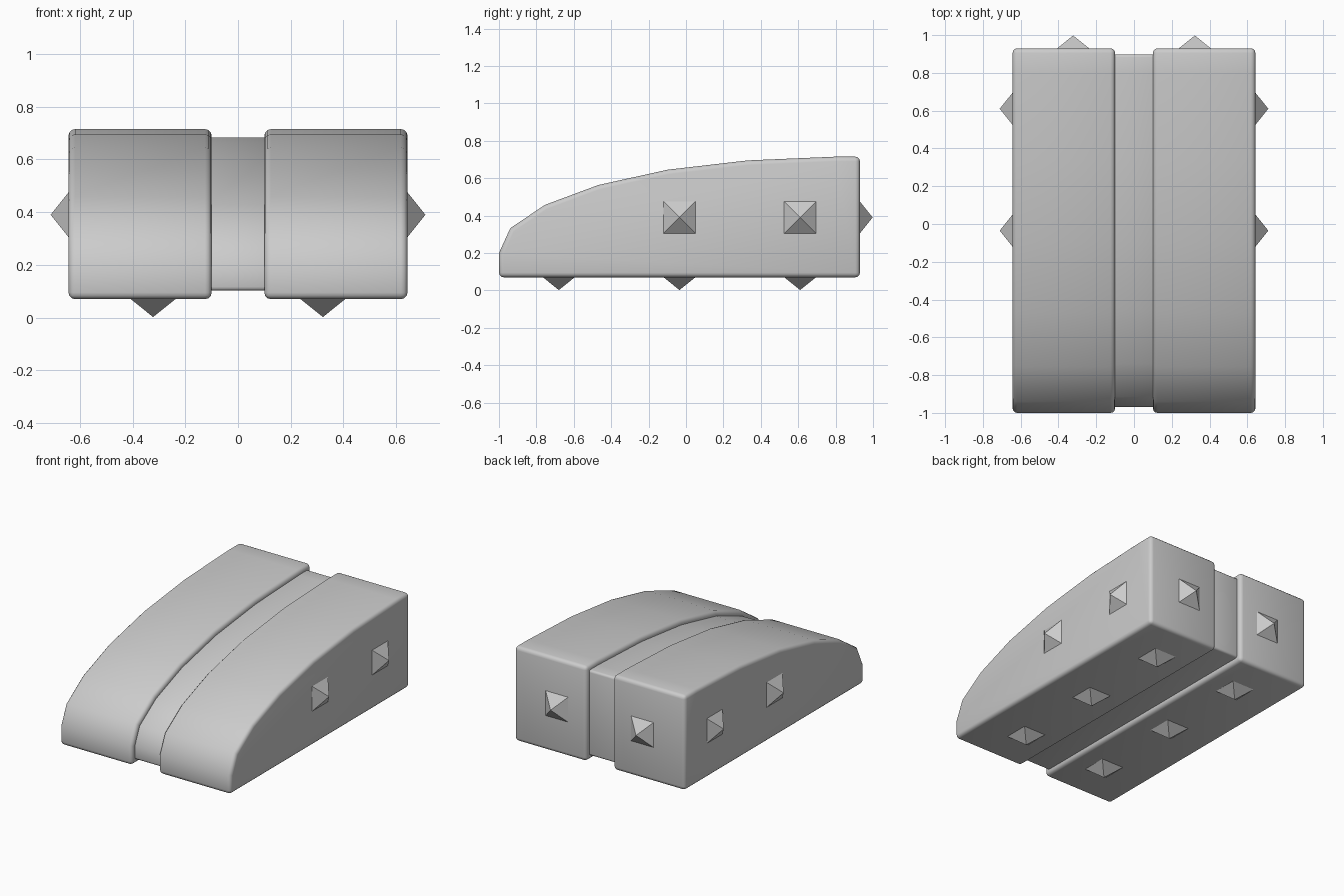
import bpy, bmesh, math
from mathutils import Vector

if "Cube" in bpy.data.objects:
    bpy.data.objects.remove(bpy.data.objects["Cube"])

# Side outline (y, z), counter-clockwise from the front bottom corner
OUTLINE = [(-1, 0.07), (0.93, 0.07), (0.93, 0.715), (0.8, 0.715), (0.33, 0.695),
           (-0.1, 0.645), (-0.47, 0.563), (-0.755, 0.457), (-0.94, 0.332), (-1, 0.2)]


def inset(points, d):
    """Move every side of a counter-clockwise outline inward by d."""
    result = []
    for i, p in enumerate(points):
        p = Vector(p)
        a = (p - Vector(points[i - 1])).normalized()
        b = (Vector(points[(i + 1) % len(points)]) - p).normalized()
        na, nb = Vector((-a.y, a.x)), Vector((-b.y, b.x))
        result.append(p + (na + nb) * d / (1 + na.dot(nb)))
    return result


def add_object(name, bm):
    bmesh.ops.recalc_face_normals(bm, faces=bm.faces)
    mesh = bpy.data.meshes.new(name)
    bm.to_mesh(mesh)
    bm.free()
    obj = bpy.data.objects.new(name, mesh)
    bpy.context.collection.objects.link(obj)
    return obj


def slab(name, points, x0, x1, radius):
    """Extrude an outline along x and round its sharp edges."""
    bm = bmesh.new()
    face = bm.faces.new([bm.verts.new((x0, y, z)) for y, z in points])
    ext = bmesh.ops.extrude_face_region(bm, geom=[face])
    bmesh.ops.translate(bm, vec=(x1 - x0, 0, 0),
                        verts=[v for v in ext["geom"] if isinstance(v, bmesh.types.BMVert)])
    bmesh.ops.recalc_face_normals(bm, faces=bm.faces)
    sharp = [e for e in bm.edges if e.calc_face_angle() > math.radians(45)]
    bmesh.ops.bevel(bm, geom=sharp, offset=radius, segments=3, profile=0.5, affect='EDGES')
    obj = add_object(name, bm)
    bpy.ops.object.select_all(action='DESELECT')
    obj.select_set(True)
    bpy.context.view_layer.objects.active = obj
    bpy.ops.object.shade_smooth_by_angle(angle=math.radians(40))
    return obj


def stud(name, centre, direction):
    """Square pyramid standing on a surface, pointing along direction."""
    c, n = Vector(centre), Vector(direction)
    u = Vector((0, 0, 1)) if abs(n.z) < 0.5 else Vector((1, 0, 0))
    v = n.cross(u)
    h = 0.086
    bm = bmesh.new()
    base = [bm.verts.new(c - n * 0.001 + u * h * a + v * h * b)
            for a, b in ((1, 1), (-1, 1), (-1, -1), (1, -1))]
    tip = bm.verts.new(c + n * 0.068)
    bm.faces.new(base)
    for i in range(4):
        bm.faces.new((base[i], base[(i + 1) % 4], tip))
    return add_object(name, bm)


# Recessed centre strip
slab("centre_strip", inset(OUTLINE, 0.032), -0.125, 0.125, 0.015)

# Two rounded halves with their pyramid studs
for side, s in (("left", -1), ("right", 1)):
    slab(side + "_half", OUTLINE, s * 0.1, s * 0.643, 0.025)
    for i, y in enumerate((-0.68, -0.035, 0.61)):
        stud(f"{side}_bottom_stud_{i}", (s * 0.322, y, 0.07), (0, 0, -1))
        if i:
            stud(f"{side}_side_stud_{i}", (s * 0.643, y, 0.39), (s, 0, 0))
    stud(side + "_back_stud", (s * 0.322, 0.93, 0.39), (0, 1, 0))
